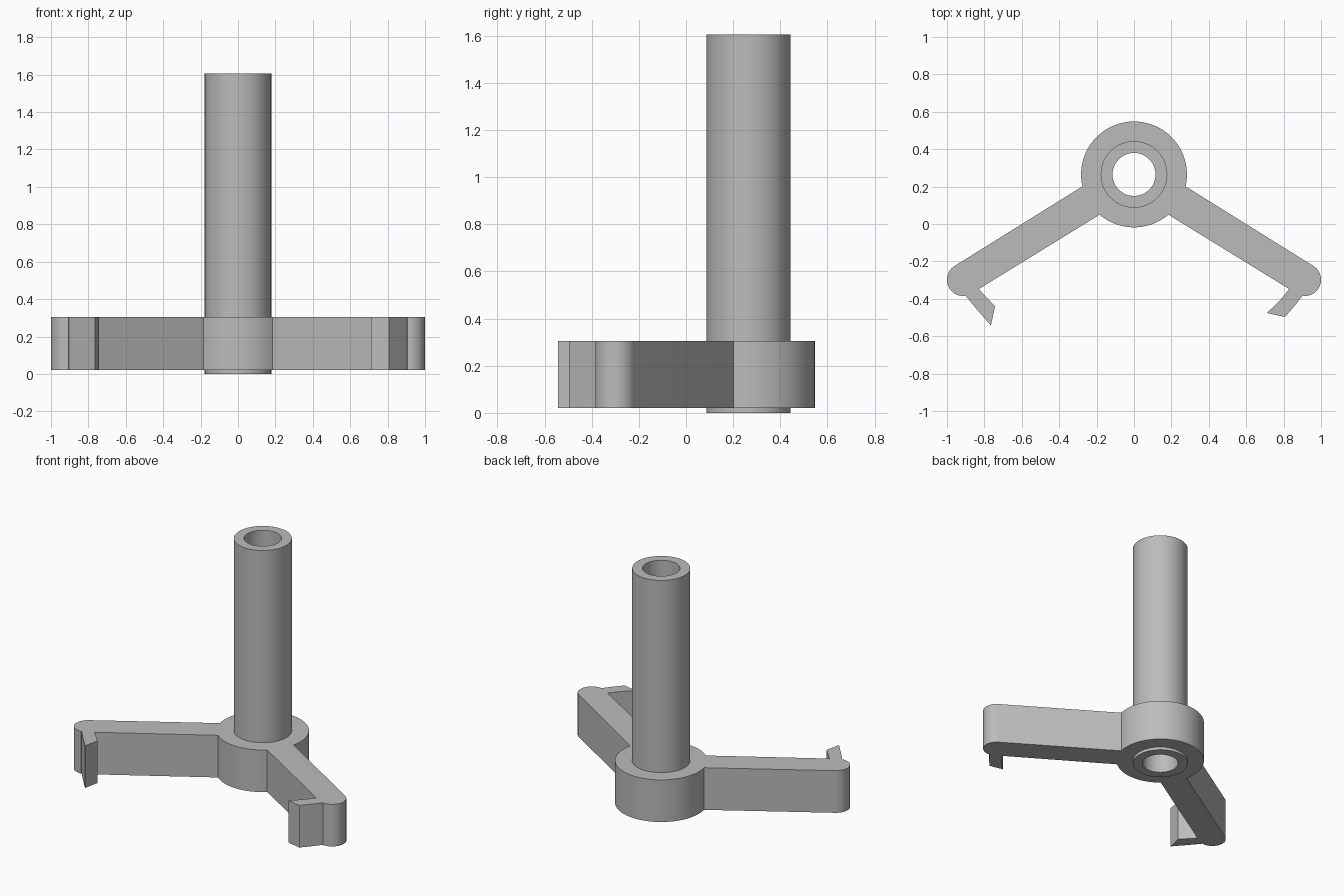
import bpy, bmesh
from math import sin, cos, pi, radians

cube = bpy.data.objects.get("Cube")
if cube:
    bpy.data.objects.remove(cube)

HUB_Y = 0.265          # centre of hub and tube
HUB_R, TUBE_R, BORE_R = 0.283, 0.178, 0.115
TIP = (0.913, -0.298)  # centre of the rounded arm end
TIP_R = 0.087

grey = bpy.data.materials.new("plain grey")
grey.use_nodes = True
colour = (0.5, 0.5, 0.5, 1)
grey.diffuse_color = colour
grey.node_tree.nodes["Principled BSDF"].inputs["Base Color"].default_value = colour


def arc(centre, r, a0, a1, n):
    """Points on an arc, angles in degrees, both ends included."""
    return [(centre[0] + r * cos(radians(a0 + (a1 - a0) * i / n)),
             centre[1] + r * sin(radians(a0 + (a1 - a0) * i / n))) for i in range(n + 1)]


def mirror(points):
    return [(-x, y) for x, y in reversed(points)]


def extrude_outline(name, loops, z0, z1):
    """Fill closed loops (outer first, then holes) and extrude upward."""
    bm = bmesh.new()
    edges = []
    for loop in loops:
        vs = [bm.verts.new((x, y, z0)) for x, y in loop]
        edges += [bm.edges.new((v, vs[i - 1])) for i, v in enumerate(vs)]
    bmesh.ops.triangle_fill(bm, use_beauty=True, use_dissolve=False, edges=edges)
    ext = bmesh.ops.extrude_face_region(bm, geom=bm.faces[:], use_keep_orig=True)
    top = [g for g in ext["geom"] if isinstance(g, bmesh.types.BMVert)]
    bmesh.ops.translate(bm, verts=top, vec=(0, 0, z1 - z0))
    bmesh.ops.recalc_face_normals(bm, faces=bm.faces[:])
    mesh = bpy.data.meshes.new(name)
    bm.to_mesh(mesh)
    bm.free()
    mesh.materials.append(grey)
    ob = bpy.data.objects.new(name, mesh)
    bpy.context.collection.objects.link(ob)
    bpy.ops.object.select_all(action='DESELECT')
    ob.select_set(True)
    bpy.context.view_layer.objects.active = ob
    bpy.ops.object.shade_smooth_by_angle(angle=radians(25))
    return ob


def ring(r, n=64):
    return arc((0, HUB_Y), r, 0, 360 - 360 / n, n - 1)


# Bracket: hub, two arms with rounded ends, and an uneven pair of claws
end = arc(TIP, TIP_R, 58.3, -95, 20)
right_claw = [(0.904, -0.38), (0.86, -0.436), (0.807, -0.497), (0.71, -0.476),
              (0.777, -0.412), (0.83, -0.348)]
left_claw = [(0.904, -0.38), (0.84, -0.457), (0.765, -0.543), (0.743, -0.44), (0.83, -0.348)]
hub = (0, HUB_Y)
back = arc(hub, HUB_R, 193, -13, 44)
front = arc(hub, HUB_R, -49.5, -130.5, 18)
outline = back + end + right_claw + front + mirror(end + left_claw)
extrude_outline("bracket", [outline, ring(TUBE_R - 0.01)], 0.02, 0.305)

# Upright hollow tube through the hub
extrude_outline("tube", [ring(TUBE_R), ring(BORE_R)], 0, 1.605)
